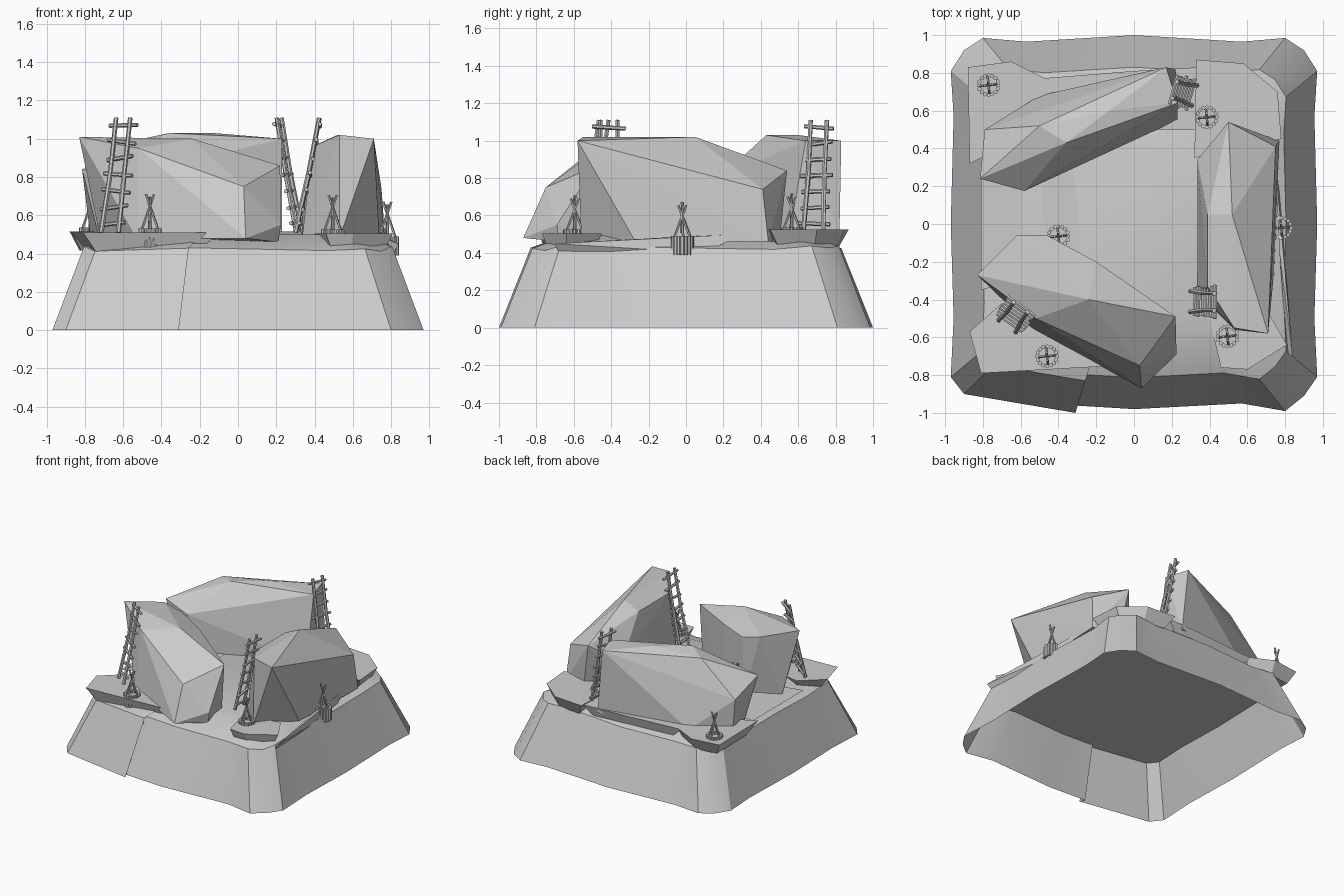
import bpy, bmesh, math, random
from mathutils import Vector

random.seed(4)
cube = bpy.data.objects.get("Cube")
if cube:
    bpy.data.objects.remove(cube, do_unlink=True)

# One stone-grey material for everything
grey = bpy.data.materials.new("stone_grey")
grey.use_nodes = True
grey.diffuse_color = (0.6, 0.6, 0.6, 1)
grey.node_tree.nodes["Principled BSDF"].inputs["Base Color"].default_value = (0.6, 0.6, 0.6, 1)


def finish(name, bm):
    bmesh.ops.recalc_face_normals(bm, faces=bm.faces)
    mesh = bpy.data.meshes.new(name)
    bm.to_mesh(mesh)
    bm.free()
    mesh.materials.append(grey)
    obj = bpy.data.objects.new(name, mesh)
    bpy.context.collection.objects.link(obj)
    return obj


def hull(name, points):
    bm = bmesh.new()
    for p in points:
        bm.verts.new(p)
    out = bmesh.ops.convex_hull(bm, input=bm.verts)
    loose = set(out["geom_interior"]) | set(out["geom_unused"])
    verts = [g for g in loose if isinstance(g, bmesh.types.BMVert)]
    bmesh.ops.delete(bm, geom=verts, context="VERTS")
    return finish(name, bm)


def slab(name, outline, top, thick):
    cx = sum(p[0] for p in outline) / len(outline)
    cy = sum(p[1] for p in outline) / len(outline)
    upper = [(x, y, top) for x, y in outline]
    lower = [(cx + (x - cx) * 0.75, cy + (y - cy) * 0.75, top - thick) for x, y in outline]
    return hull(name, upper + lower)


def pole(bm, a, b, radius, sides=6):
    a, b = Vector(a), Vector(b)
    axis = b - a
    turn = axis.to_track_quat("Z", "Y").to_matrix().to_4x4()
    turn.translation = (a + b) / 2
    bmesh.ops.create_cone(bm, cap_ends=True, segments=sides, radius1=radius,
                          radius2=radius, depth=axis.length, matrix=turn)


# Hollow tapered base: wavy skirt and gently rising ground
outline = [(-0.97, -0.81), (-0.9, -0.9), (-0.31, -1.0), (-0.33, -0.96), (0, -0.98),
           (0.57, -0.95), (0.8, -0.99), (0.9, -0.91), (0.97, -0.81), (0.955, -0.5),
           (0.97, 0), (0.955, 0.57), (0.97, 0.81), (0.9, 0.92), (0.8, 0.985),
           (0.57, 0.965), (0, 1), (-0.57, 0.965), (-0.8, 0.985), (-0.9, 0.92),
           (-0.97, 0.81), (-0.955, 0.57), (-0.97, 0), (-0.955, -0.5)]
bm = bmesh.new()
rings = []
for scale, z, wobble in ((1, 0, 0), (0.83, 0.425, 0.015), (0.62, 0.5, 0)):
    rings.append([bm.verts.new((x * scale, y * scale, z + random.uniform(-wobble, wobble)))
                  for x, y in outline])
for low, high in zip(rings, rings[1:]):
    for i in range(len(low)):
        j = (i + 1) % len(low)
        bm.faces.new((low[i], low[j], high[j], high[i]))
bm.faces.new(rings[-1])
base = finish("base_plateau", bm)
bpy.context.view_layer.objects.active = base
base.select_set(True)
bpy.ops.object.shade_smooth_by_angle(angle=math.radians(25))
base.select_set(False)

# Flat underside closing the ground from below
bm = bmesh.new()
bm.faces.new([bm.verts.new((x * 0.84, y * 0.84, 0.385)) for x, y in reversed(outline)])
finish("ground_underside", bm)

# Wedge ledges lying on the ground
slab("front_right_ledge", [(-0.87, -0.57), (-0.81, -0.79), (-0.45, -0.77), (-0.1, -0.75),
                           (-0.3, -0.5), (-0.7, -0.42)], 0.51, 0.1)
slab("back_right_ledge", [(-0.88, 0.83), (-0.65, 0.86), (-0.45, 0.76), (-0.5, 0.5),
                          (-0.87, 0.32)], 0.515, 0.1)
slab("back_left_ledge", [(0.33, 0.87), (0.58, 0.85), (0.76, 0.7), (0.78, 0.45),
                         (0.32, 0.35)], 0.525, 0.1)
slab("front_left_ledge", [(0.46, -0.76), (0.6, -0.77), (0.81, -0.64), (0.7, -0.45),
                          (0.4, -0.5)], 0.505, 0.1)
slab("back_ledge", [(-0.5, 0.77), (0, 0.81), (0.35, 0.83), (0.4, 0.5), (-0.4, 0.5)], 0.515, 0.1)
hull("left_rim_shard", [(0.75, 0.3, 0.5), (0.77, -0.15, 0.48), (0.84, -0.7, 0.45),
                        (0.81, -0.68, 0.4), (0.78, 0.1, 0.4)])
hull("right_floor_shard", [(-0.81, 0.3, 0.49), (-0.81, -0.35, 0.49), (-0.27, -0.2, 0.505),
                           (-0.32, 0.28, 0.505), (-0.55, 0, 0.4)])

# Three big angular boulders around the clearing
hull("left_boulder", [
    (0.71, -0.58, 1.0), (0.53, -0.55, 1.02), (0.39, -0.33, 0.96), (0.52, 0.05, 1.02),
    (0.39, 0.05, 0.96), (0.5, 0.54, 0.84), (0.75, 0.41, 0.74), (0.335, 0.34, 0.68),
    (0.35, 0.34, 0.48), (0.335, -0.36, 0.48), (0.53, -0.56, 0.48), (0.74, -0.27, 0.46),
    (0.77, 0.44, 0.46), (0.57, 0.5, 0.46)])
hull("front_boulder", [
    (-0.83, -0.27, 1.01), (-0.62, -0.06, 0.98), (-0.52, -0.5, 0.95), (-0.24, -0.4, 1.0),
    (-0.46, -0.06, 0.94), (-0.2, -0.2, 0.92), (0.22, -0.49, 0.86), (0.225, -0.69, 0.55),
    (0.03, -0.75, 0.75), (0.04, -0.87, 0.48), (0.21, -0.68, 0.46), (0.19, -0.48, 0.48),
    (-0.2, -0.2, 0.48), (-0.48, -0.06, 0.48), (-0.72, -0.2, 0.48), (-0.53, -0.56, 0.48)])
hull("back_boulder", [
    (0.23, 0.64, 1.0), (0.17, 0.83, 1.0), (-0.13, 0.6, 1.03), (-0.36, 0.43, 1.03),
    (-0.5, 0.52, 1.0), (-0.815, 0.24, 0.84), (-0.79, 0.5, 0.73), (-0.58, 0.175, 0.8),
    (-0.57, 0.18, 0.48), (-0.36, 0.29, 0.48), (0.23, 0.55, 0.48), (0.22, 0.82, 0.48),
    (-0.5, 0.68, 0.48), (-0.77, 0.5, 0.48), (-0.72, 0.28, 0.46)])


# Leaning ladders with crooked rungs
def ladder(name, bottom, top):
    bottom, top = Vector(bottom), Vector(top)
    lean = top - bottom
    side = Vector((-lean.y, lean.x, 0)).normalized()
    front = side.cross(lean).normalized() * 0.012
    bm = bmesh.new()
    for s in (-1, 1):
        middle = (bottom + top) / 2 + side * s * 0.045 + front * 0.4
        start, end = bottom + side * s * 0.055, top + side * s * 0.045
        pole(bm, start, middle, 0.013)
        pole(bm, middle, end, 0.012)
    for i in range(7):
        c = bottom + lean * (0.08 + i * 0.143) + front
        tilt = Vector((0, 0, random.uniform(-0.012, 0.012)))
        reach = side * random.uniform(0.075, 0.09)
        pole(bm, c - reach - tilt, c + reach + tilt, 0.011)
    finish(name, bm)


ladder("front_ladder", (-0.67, -0.54, 0.51), (-0.6, -0.44, 1.11))
ladder("back_ladder", (0.32, 0.68, 0.51), (0.215, 0.71, 1.11))
ladder("left_ladder", (0.3, -0.41, 0.51), (0.425, -0.412, 1.11))


# Campfires: a ring of short stakes with crossed poles above
def campfire(name, x, y, z):
    bm = bmesh.new()
    for i in range(16):
        a = i * math.tau / 16
        px, py = x + 0.052 * math.cos(a), y + 0.052 * math.sin(a)
        pole(bm, (px, py, z), (px, py, z + 0.1), 0.011)
    for i in range(4):
        a = i * math.tau / 4 + 0.1
        dx, dy = math.cos(a), math.sin(a)
        pole(bm, (x + 0.048 * dx, y + 0.048 * dy, z + 0.08),
             (x - 0.022 * dx, y - 0.022 * dy, z + 0.28 - 0.015 * (i % 2)), 0.007, 5)
    finish(name, bm)


fires = [(-0.77, 0.735, 0.435), (0.385, 0.565, 0.435), (0.78, -0.02, 0.39),
         (-0.4, -0.065, 0.43), (-0.46, -0.7, 0.43), (0.495, -0.595, 0.425)]
for n, spot in enumerate(fires, 1):
    campfire(f"campfire_{n}", *spot)
